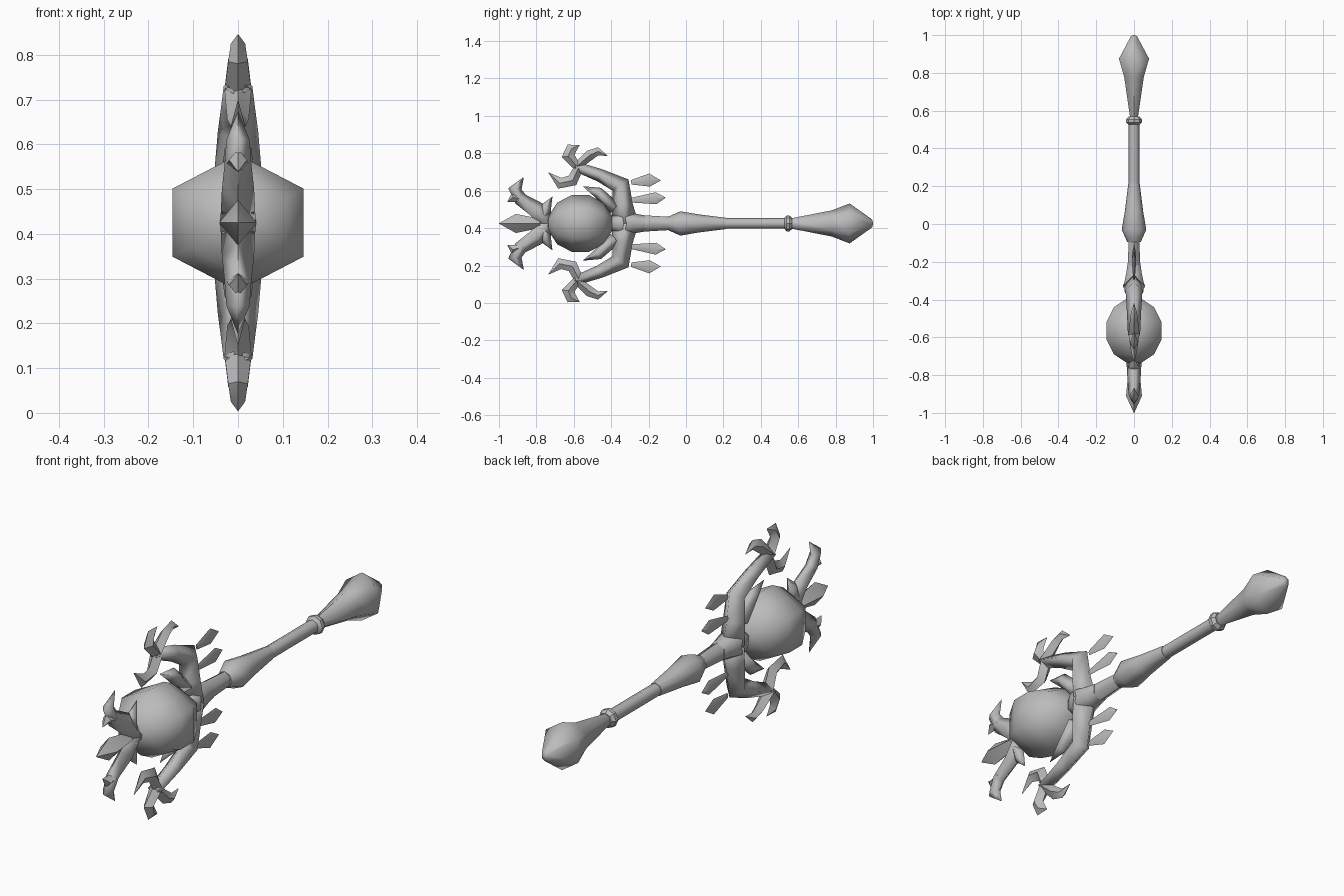
import bpy, bmesh, math
from mathutils import Vector

if "Cube" in bpy.data.objects:
    bpy.data.objects.remove(bpy.data.objects["Cube"])

MID = 0.425  # height of the staff axis

grey = bpy.data.materials.new("plain_grey")
grey.use_nodes = True
grey.diffuse_color = (0.5, 0.5, 0.5, 1)
grey.node_tree.nodes["Principled BSDF"].inputs["Base Color"].default_value = (0.5, 0.5, 0.5, 1)


def finish(name, bm, angle):
    bmesh.ops.remove_doubles(bm, verts=bm.verts, dist=0.0005)
    bmesh.ops.recalc_face_normals(bm, faces=bm.faces)
    mesh = bpy.data.meshes.new(name)
    bm.to_mesh(mesh)
    bm.free()
    mesh.materials.append(grey)
    obj = bpy.data.objects.new(name, mesh)
    bpy.context.collection.objects.link(obj)
    bpy.ops.object.select_all(action='DESELECT')
    obj.select_set(True)
    bpy.context.view_layer.objects.active = obj
    bpy.ops.object.shade_smooth_by_angle(angle=math.radians(angle))
    return obj


def skin(bm, rings):
    """Join rings of vertices into a closed tube."""
    n = len(rings[0])
    for a, b in zip(rings, rings[1:]):
        for i in range(n):
            j = (i + 1) % n
            bm.faces.new((a[i], a[j], b[j], b[i]))
    bm.faces.new(rings[0])
    bm.faces.new(rings[-1][::-1])


def turned(name, profile, sides, squash_x=1, squash_z=1, angle=65):
    """Turn (y, radius) pairs around the staff axis, with a corner on top."""
    bm = bmesh.new()
    rings = []
    for y, r in profile:
        ring = []
        for i in range(sides):
            t = math.tau * i / sides
            ring.append(bm.verts.new((r * math.sin(t) * squash_x, y,
                                      MID + r * math.cos(t) * squash_z)))
        rings.append(ring)
    skin(bm, rings)
    return finish(name, bm, angle)


def blade(name, path, angle=40, sides=(1, -1)):
    """Sweep a diamond section along (y, height off axis, half width, half thickness)."""
    for s in sides:
        bm = bmesh.new()
        rings = []
        pts = [Vector((0, p[0], p[1])) for p in path]
        for i, (y, z, w, t) in enumerate(path):
            d = Vector()
            if i > 0:
                d += (pts[i] - pts[i - 1]).normalized()
            if i < len(pts) - 1:
                d += (pts[i + 1] - pts[i]).normalized()
            d.normalize()
            side = Vector((0, -d.z, d.y)) * w
            out = Vector((t, 0, 0))
            ring = []
            for off in (side, out, -side, -out):
                v = pts[i] + off
                ring.append(bm.verts.new((v.x, v.y, MID + s * v.z)))
            rings.append(ring)
        skin(bm, rings)
        label = name if len(sides) == 1 else ("upper_" if s > 0 else "lower_") + name
        finish(label, bm, angle)


TIP = 0.001

# Handle
turned("pommel", [(.565, .028), (.78, .07), (.875, .107), (.995, .021), (1, .003)], 6, .86)
turned("handle_ring", [(.525, .027), (.537, .042), (.553, .042), (.568, .03)], 8, angle=30)
turned("rod", [(.2, .028), (.54, .028)], 8)
turned("grip_collar", [(-.095, .036), (-.075, .045), (-.03, .065), (.07, .048), (.215, .03)], 8)
turned("neck", [(-.25, .045), (-.08, .035)], 6, .9)

# Orb
orb_rings = [(-.565 + .175 * math.sin(math.radians(a)), .175 * math.cos(math.radians(a)))
             for a in range(-75, 90, 30)]
turned("orb", orb_rings, 6, 1, .9, angle=80)

# Frame around the orb
turned("frame_hub", [(-.41, .03), (-.36, .06), (-.32, .065), (-.26, .05), (-.22, .043)], 6, .95)
blade("arm", [(-.325, 0, .07, .06), (-.34, .1, .055, .054), (-.35, .205, .052, .045),
              (-.46, .257, .035, .038), (-.59, .305, .026, .032)], 100)
blade("inner_barb", [(-.38, .08, .035, .04), (-.47, .165, .03, .03), (-.55, .198, TIP, TIP)], 100)

# Hooked leaves at the arm ends
blade("crest_leaf", [(-.575, .295, .02, .03), (-.63, .36, .035, .022),
                     (-.612, .4, .03, .016), (-.57, .418, TIP, TIP)])
blade("back_leaf", [(-.59, .3, .02, .03), (-.515, .365, .028, .022),
                    (-.47, .385, .022, .016), (-.42, .362, TIP, TIP)])
blade("front_leaf", [(-.575, .295, .025, .03), (-.607, .23, .032, .024),
                     (-.675, .215, .03, .016), (-.735, .272, TIP, TIP)])

# Front claws
blade("claw", [(-.73, -.01, .055, .04), (-.8, .075, .045, .036), (-.885, .13, .036, .03),
               (-.915, .185, .036, .026), (-.868, .247, TIP, TIP)], 100)
blade("claw_spur", [(-.765, .02, .04, .036), (-.75, .085, .03, .025), (-.715, .143, TIP, TIP)], 100)
blade("claw_thorn", [(-.87, .125, .03, .028), (-.925, .14, .025, .02), (-.955, .115, TIP, TIP)])
blade("nose_leaf", [(-.78, 0, .025, .03), (-.91, 0, .051, .042), (-1, 0, TIP, TIP)], 40, (1,))

# Floating leaves behind the frame
blade("outer_float_leaf", [(-.293, .22, .012, .004), (-.195, .232, .035, .012),
                           (-.136, .23, TIP, TIP)])
blade("inner_float_leaf", [(-.296, .124, .012, .004), (-.16, .135, .032, .012),
                           (-.11, .138, TIP, TIP)])
